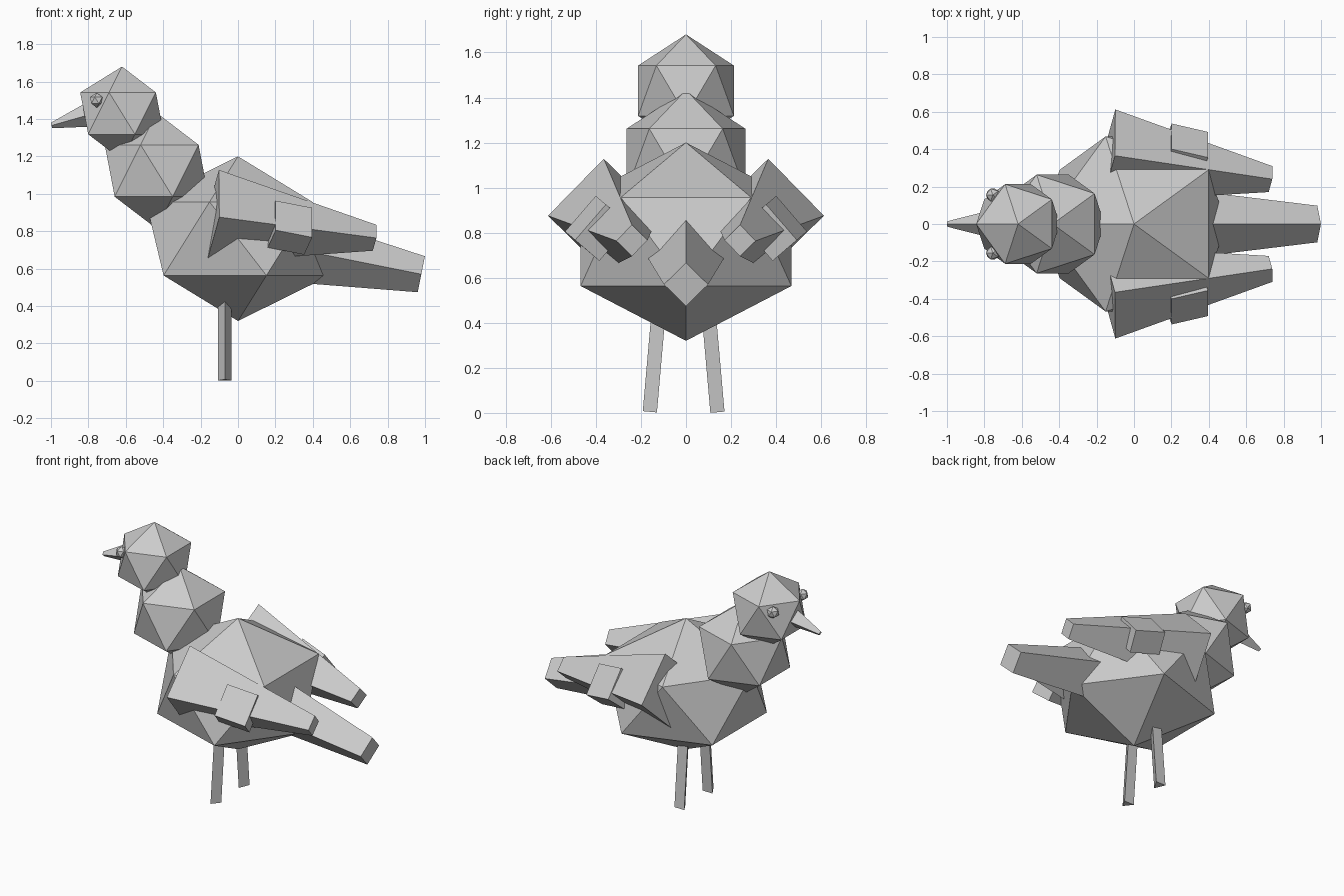
import bpy
import bmesh
from math import sin, cos, pi
from mathutils import Vector, Matrix

default = bpy.data.objects.get("Cube")
if default:
    bpy.data.objects.remove(default, do_unlink=True)

grey = bpy.data.materials.new("plain_grey")
grey.use_nodes = True
grey.diffuse_color = (0.6, 0.6, 0.6, 1)
grey.node_tree.nodes["Principled BSDF"].inputs["Base Color"].default_value = (0.6, 0.6, 0.6, 1)


def finish(name, bm):
    bmesh.ops.recalc_face_normals(bm, faces=bm.faces)
    mesh = bpy.data.meshes.new(name)
    bm.to_mesh(mesh)
    bm.free()
    mesh.materials.append(grey)
    obj = bpy.data.objects.new(name, mesh)
    bpy.context.collection.objects.link(obj)
    return obj


def ball(name, centre, radius, squash=1.0):
    """Twenty-sided ball, turned to face -x."""
    bm = bmesh.new()
    bmesh.ops.create_icosphere(bm, subdivisions=1, radius=radius)
    bm.transform(Matrix.Translation(centre) @ Matrix.Rotation(pi, 4, 'Z')
                 @ Matrix.Diagonal((1, 1, squash, 1)))
    return finish(name, bm)


def taper(name, start, end, section, size_start, size_end):
    """Straight tapered bar whose ends are square to its axis."""
    start, end = Vector(start), Vector(end)
    axis = (end - start).normalized()
    u_dir = Vector((0, 1, 0))
    u_dir = (u_dir - axis * u_dir.dot(axis)).normalized()
    v_dir = axis.cross(u_dir)
    bm = bmesh.new()
    rings = [[bm.verts.new(p + (u_dir * u + v_dir * v) * s) for u, v in section]
             for p, s in ((start, size_start), (end, size_end))]
    for ring in rings:
        bm.faces.new(ring)
    n = len(section)
    for i in range(n):
        j = (i + 1) % n
        bm.faces.new((rings[0][i], rings[0][j], rings[1][j], rings[1][i]))
    return finish(name, bm)


def polygon(n, turn=0.0):
    return [(cos(turn + 2 * pi * i / n), sin(turn + 2 * pi * i / n)) for i in range(n)]


diamond = polygon(4)
triangle = polygon(3, pi)
feather_block = [(-0.015, 0.127), (0.125, -0.028), (0.015, -0.127), (-0.125, 0.028)]

# Body, neck and head
ball("body", (0, 0, 0.76), 0.55, 0.8)
ball("neck", (-0.435, 0, 1.123), 0.31)
ball("head", (-0.62, 0, 1.43), 0.25)

# Beak and tail
taper("beak", (-0.70, 0, 1.45), (-0.997, 0, 1.365), diamond, 0.09, 0.015)
taper("tail", (0.1, 0, 0.746), (0.98, 0, 0.57), diamond, 0.205, 0.098)

# Paired parts
for side, s in (("front", -1), ("back", 1)):
    ball("eye_" + side, (-0.755, s * 0.155, 1.5), 0.04)
    taper("wing_" + side, (-0.135, s * 0.365, 0.88), (0.73, s * 0.24, 0.765),
          diamond, 0.25, 0.07)
    taper("wing_feather_" + side, (0.18, s * 0.415, 0.838), (0.375, s * 0.37, 0.80),
          [(s * u, v) for u, v in feather_block], 1, 1)
    taper("leg_" + side, (-0.07, s * 0.15, 0.004), (-0.07, s * 0.11, 0.46),
          triangle, 0.042, 0.042)
